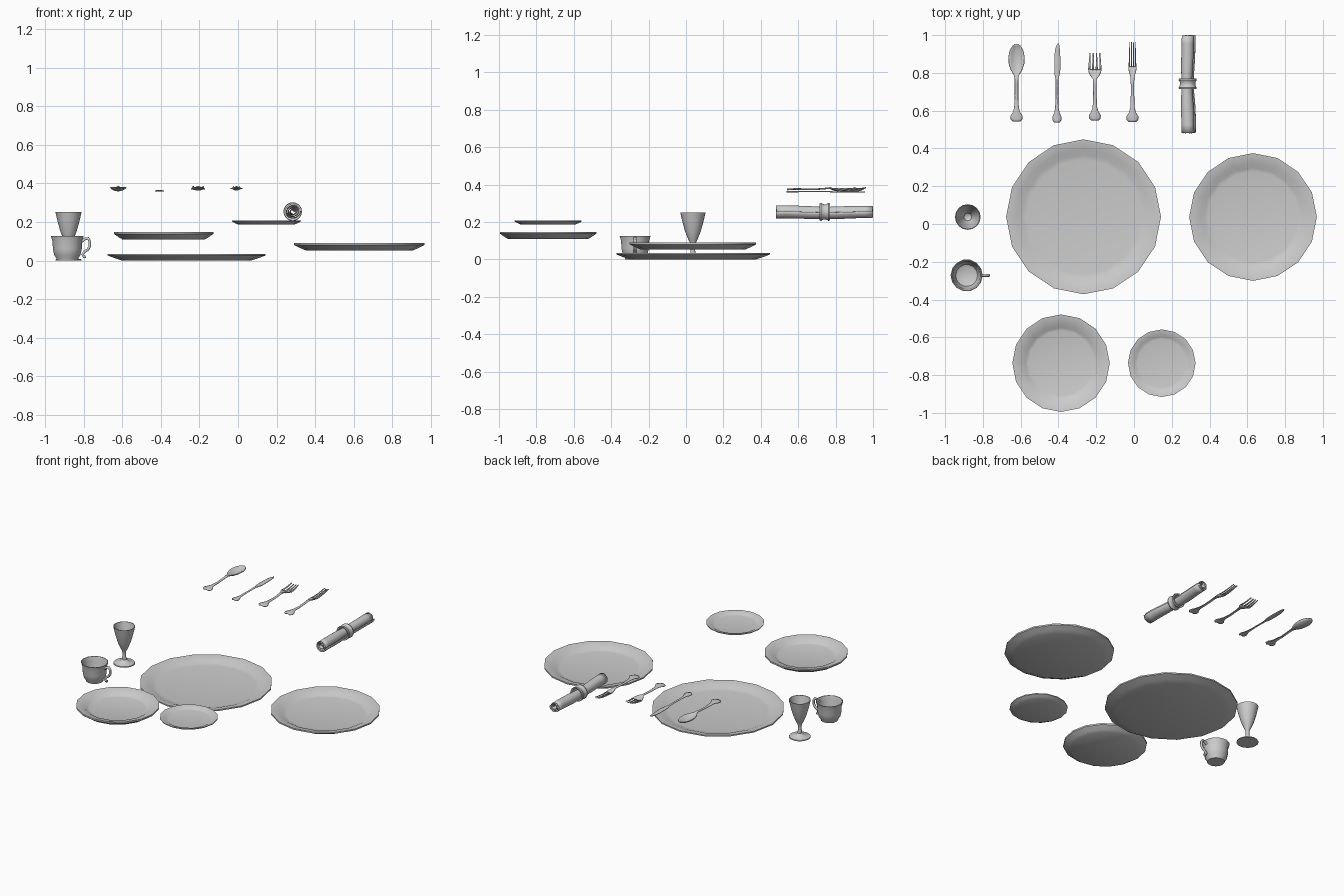
import bpy, math, random

if "Cube" in bpy.data.objects:
    bpy.data.objects.remove(bpy.data.objects["Cube"])
random.seed(2)
TAU = 2 * math.pi


def make(name, verts, faces, angle=35, thick=0):
    me = bpy.data.meshes.new(name)
    me.from_pydata(verts, [], faces)
    ob = bpy.data.objects.new(name, me)
    bpy.context.collection.objects.link(ob)
    bpy.ops.object.select_all(action='DESELECT')
    ob.select_set(True)
    bpy.context.view_layer.objects.active = ob
    bpy.ops.object.mode_set(mode='EDIT')
    bpy.ops.mesh.select_all(action='SELECT')
    bpy.ops.mesh.normals_make_consistent(inside=False)
    bpy.ops.object.mode_set(mode='OBJECT')
    bpy.ops.object.shade_smooth_by_angle(angle=math.radians(angle))
    if thick:
        m = ob.modifiers.new("thickness", 'SOLIDIFY')
        m.thickness = thick
        m.offset = 0
    return ob


def lathe(name, loc, prof, n, axis='Z', closed=False):
    """Revolve (radius, height) points; ends are capped unless closed."""
    verts, faces = [], []
    for r, h in prof:
        for i in range(n):
            a, b = r * math.cos(TAU * i / n), r * math.sin(TAU * i / n)
            p = (a, b, h) if axis == 'Z' else (a, h, b)
            verts.append(tuple(p[k] + loc[k] for k in range(3)))
    k = len(prof)
    for j in range(k if closed else k - 1):
        for i in range(n):
            i2, j2 = (i + 1) % n, (j + 1) % k
            faces.append((j * n + i, j * n + i2, j2 * n + i2, j2 * n + i))
    if not closed:
        faces += [tuple(range(n)), tuple(range((k - 1) * n, k * n))]
    return make(name, verts, faces)


# Plates: name, x, y, z, radius, height, well ratio
for name, x, y, z, R, h, w in [
        ("charger_plate", -.267, .038, 0, .41, .035, .80),
        ("dinner_plate", .63, .037, .052, .338, .038, .77),
        ("salad_plate", -.386, -.737, .108, .258, .04, .73),
        ("bread_plate", .147, -.737, .187, .179, .021, .78)]:
    lathe(name, (x, y, z), [
        (.82 * R, 0), (.9 * R, .3 * h), (R, .75 * h), (R, h), (.97 * R, .97 * h),
        ((w + .07) * R, .7 * h), (w * R, .35 * h), ((w - .06) * R, .25 * h)], 16)

# Goblet
lathe("goblet", (-.88, .037, 0), [
    (.068, 0), (.066, .006), (.03, .014), (.014, .028), (.011, .06), (.013, .085),
    (.024, .105), (.042, .15), (.056, .2), (.068, .252), (.064, .252),
    (.052, .2), (.038, .15), (.02, .108), (.006, .1)], 16)

# Cup
lathe("cup", (-.886, -.272, 0), [
    (.054, 0), (.056, .01), (.068, .028), (.075, .06), (.077, .1), (.085, .126),
    (.081, .126), (.073, .1), (.07, .06), (.058, .025), (.045, .018)], 14)

# Cup handle, an ear-shaped loop with a curled tail
cu = bpy.data.curves.new("cup_handle", 'CURVE')
cu.dimensions = '3D'
cu.bevel_depth = .008
cu.bevel_resolution = 1
cu.resolution_u = 3
cu.use_fill_caps = True
pts = [(-.812, .098), (-.795, .112), (-.778, .115), (-.769, .1), (-.769, .075),
       (-.779, .057), (-.796, .046), (-.807, .032), (-.8, .018), (-.79, .02)]
s = cu.splines.new('POLY')
s.points.add(len(pts) - 1)
for p, (x, z) in zip(s.points, pts):
    p.co = (x, -.272, z, 1)
bpy.context.collection.objects.link(bpy.data.objects.new("cup_handle", cu))


# Cutlery
def strip(verts, faces, rows, x, cols=4):
    """Add a ribbon; rows are (x offset, y, half width, edge z, dip)."""
    b = len(verts)
    for dx, y, w, z, d in rows:
        for c in range(cols + 1):
            u = 2 * c / cols - 1
            verts.append((x + dx + u * w, y, z - d * (1 - u * u)))
    for j in range(len(rows) - 1):
        for c in range(cols):
            a = b + j * (cols + 1) + c
            faces.append((a, a + 1, a + cols + 2, a + cols + 1))


def handle(y0, top, flat=False):
    """Flared handle from its end y0 up to the neck."""
    L = top - y0
    prof = [(0, .018, .372), (.05, .03, .373), (.13, .031, .374), (.22, .018, .375),
            (.33, .011, .374), (.6, .008, .372), (.85, .008, .376), (1, .009, .38)]
    return [(0, y0 + t * L, w * (.75 if flat else 1), .361 if flat else z, -.004)
            for t, w, z in prof]


# Spoon
v, f = [], []
strip(v, f, handle(.543, .77) + [
    (0, .79, .014, .379, .002), (0, .815, .029, .379, .012), (0, .85, .04, .379, .017),
    (0, .885, .042, .379, .018), (0, .92, .034, .379, .013), (0, .942, .02, .379, .006),
    (0, .953, .006, .379, 0)], -.622, 6)
make("spoon", v, f, 50, .005)

# Knife
v, f = [], []
strip(v, f, handle(.537, .77, True) + [
    (.001, .79, .013, .361, 0), (.002, .82, .016, .361, 0), (.002, .88, .016, .361, 0),
    (.003, .92, .013, .361, 0), (.005, .945, .008, .361, 0), (.007, .957, .002, .361, 0)], -.408)
make("knife", v, f, 50, .004)

# Forks: name, x, end, neck, shoulder, tip, half width at shoulder
for name, x, y0, neck, sh, tip, w in [
        ("salad_fork", -.207, .548, .765, .82, .906, .034),
        ("dinner_fork", -.008, .54, .77, .835, .962, .021)]:
    v, f = [], []
    L = sh - neck
    strip(v, f, handle(y0, neck) + [
        (0, neck + .35 * L, w * .65, .379, .007), (0, neck + .7 * L, w * .95, .375, .008),
        (0, sh, w, .373, .008)], x)
    for k in range(4):
        u = (k - 1.5) / 1.5
        strip(v, f, [(u * (w - .004) * (1 - .15 * t), sh - .004 + t * (tip - sh + .004),
                      w * .17 * (1 - .5 * t), .366 + .005 * abs(u) + .014 * t * t, 0)
                     for t in (0, .35, .7, 1)], x, 1)
    make(name, v, f, 50, .004)

# Rolled napkin: a spiral sheet along y, slightly wrinkled
v, f = [], []
N, M = 64, 13
for j in range(M):
    t = j / (M - 1)
    pinch = 1 - .12 * math.exp(-((t - .5) / .12) ** 2)
    wob = .0025 * math.sin(7 * t + 1)
    for i in range(N + 1):
        q = i / N
        a = TAU * 3 * q
        r = (.009 + .028 * q) * pinch * (1 + .03 * math.sin(2 * a + 9 * t))
        r *= 1.06 - .08 * t
        y = .482 + t * .517
        if j in (0, M - 1):
            y += random.uniform(-.002, .001)
        v.append((.284 + wob + r * math.cos(a), y, .254 + wob + r * math.sin(a)))
for j in range(M - 1):
    for i in range(N):
        a = j * (N + 1) + i
        f.append((a, a + 1, a + N + 2, a + N + 1))
make("rolled_napkin", v, f, 50, .003)

# Napkin ring with flared edges
lathe("napkin_ring", (.284, .742, .254), [
    (.037, -.026), (.046, -.028), (.048, -.02), (.041, -.008), (.041, .008),
    (.048, .02), (.046, .028), (.037, .026)], 20, 'Y', True)
